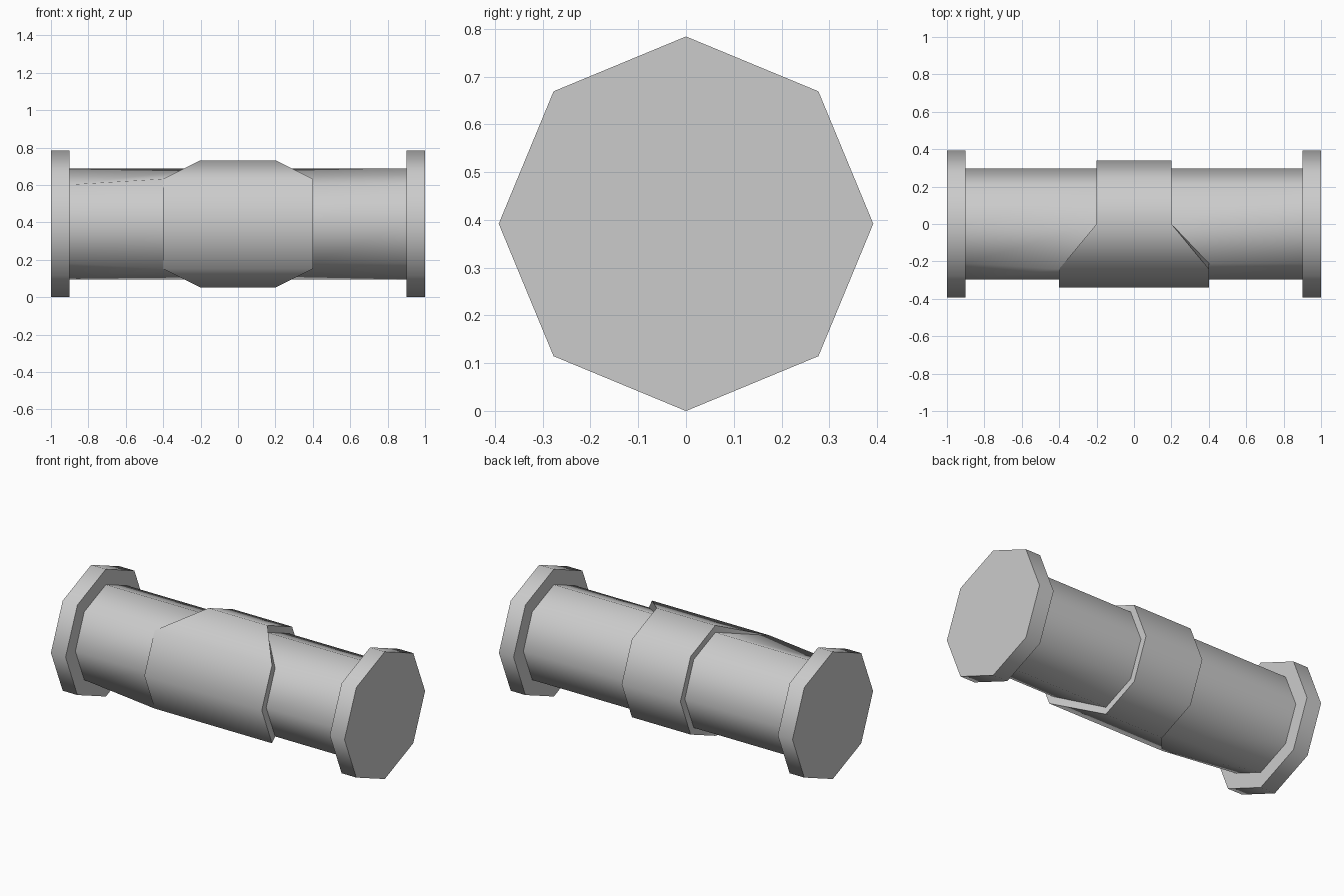
import bpy, bmesh
from math import sin, cos, pi

if "Cube" in bpy.data.objects:
    bpy.data.objects.remove(bpy.data.objects["Cube"])

SIDES = 8
R_FLANGE, R_PIPE, R_COLLAR = 0.392, 0.297, 0.340

# Collar half-length at each corner, counted from the front corner upwards
reach = [0.4, 0.4, 0.2, 0.2, 0.2, 0.2, 0.2, 0.4]
# Left neck meets the collar rim at the two diagonal front corners
flare = [R_COLLAR if k in (1, 7) else R_PIPE for k in range(SIDES)]


def ring(bm, xs, radii):
    """One octagonal loop around the x axis; xs and radii per corner."""
    if not isinstance(xs, list):
        xs = [xs] * SIDES
    if not isinstance(radii, list):
        radii = [radii] * SIDES
    return [bm.verts.new((x, -r * cos(2 * pi * k / SIDES),
                          R_FLANGE + r * sin(2 * pi * k / SIDES)))
            for k, (x, r) in enumerate(zip(xs, radii))]


left = [-x for x in reach]
# Profile from the left flange, over the collar, to the right flange
profile = [
    (-1.0, R_FLANGE), (-0.9, R_FLANGE), (-0.9, R_PIPE),
    (left, flare), (left, R_COLLAR),
    (reach, R_COLLAR), (reach, R_PIPE),
    (0.9, R_PIPE), (0.9, R_FLANGE), (1.0, R_FLANGE),
]

bm = bmesh.new()
loops = [ring(bm, x, r) for x, r in profile]
for a, b in zip(loops, loops[1:]):
    for k in range(SIDES):
        j = (k + 1) % SIDES
        bm.faces.new((a[k], a[j], b[j], b[k]))
# End caps
bm.faces.new(loops[0])
bm.faces.new(loops[-1])
bmesh.ops.remove_doubles(bm, verts=bm.verts, dist=0.0005)
bmesh.ops.recalc_face_normals(bm, faces=bm.faces)

mesh = bpy.data.meshes.new("pipe_with_collar")
bm.to_mesh(mesh)
bm.free()
pipe = bpy.data.objects.new("pipe_with_collar", mesh)
bpy.context.collection.objects.link(pipe)

# Smooth around the barrel, sharp at the steps
bpy.context.view_layer.objects.active = pipe
pipe.select_set(True)
bpy.ops.object.shade_smooth_by_angle(angle=pi / 3)
